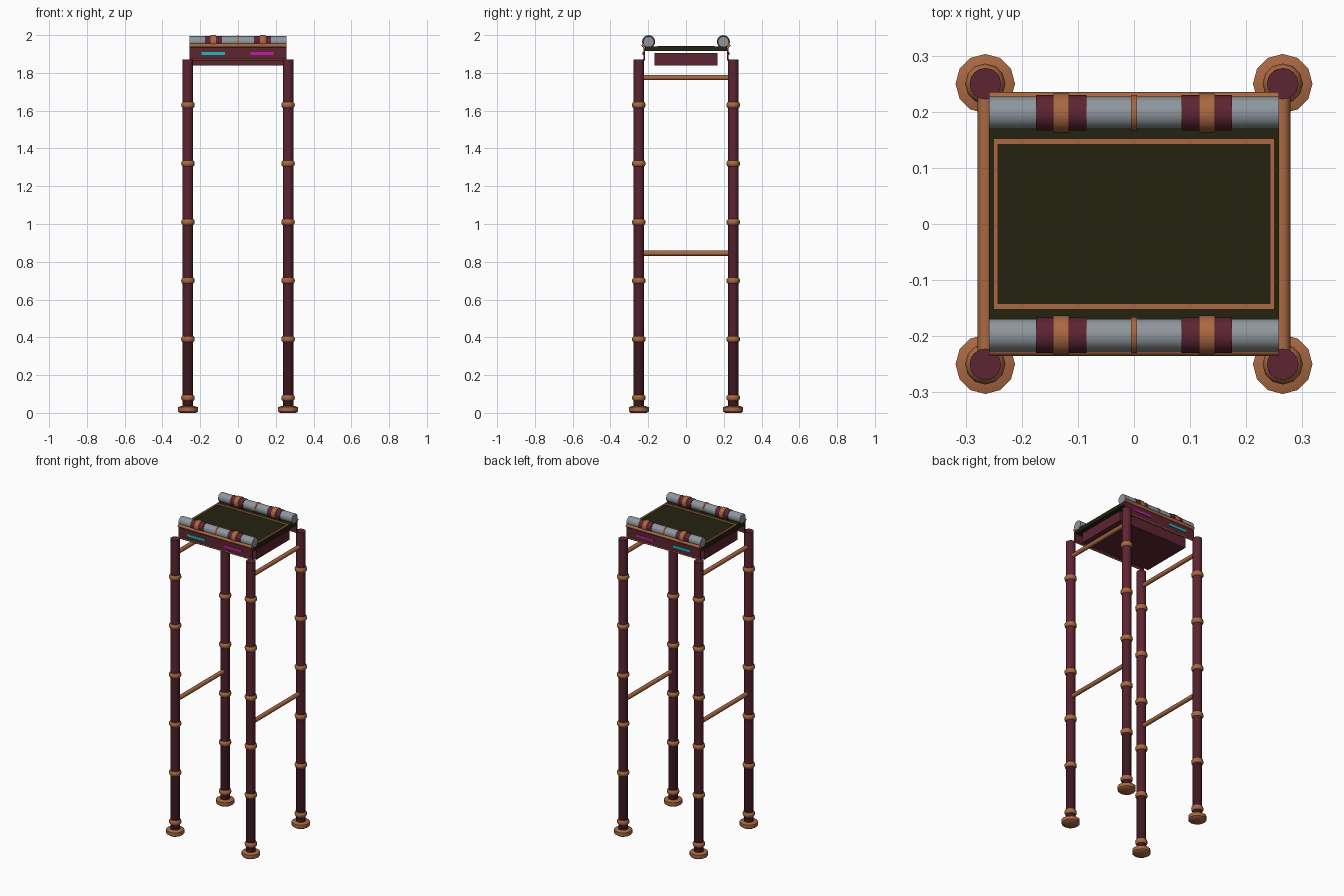
import bpy, bmesh, math
from mathutils import Matrix, Vector

if "Cube" in bpy.data.objects:
    bpy.data.objects.remove(bpy.data.objects["Cube"], do_unlink=True)


def material(name, r, g, b):
    m = bpy.data.materials.new(name)
    m.use_nodes = True
    m.diffuse_color = (r, g, b, 1)
    m.node_tree.nodes["Principled BSDF"].inputs["Base Color"].default_value = (r, g, b, 1)
    return m


BURGUNDY = material("burgundy", 0.11, 0.018, 0.032)
BURGUNDY_MID = material("mid_burgundy", 0.08, 0.014, 0.024)
BURGUNDY_DARK = material("dark_burgundy", 0.045, 0.009, 0.014)
COPPER = material("copper", 0.40, 0.14, 0.055)
STEEL = material("steel_grey", 0.27, 0.31, 0.34)
OLIVE = material("dark_olive", 0.017, 0.016, 0.005)
CYAN = material("cyan_light", 0.01, 0.50, 0.52)
MAGENTA = material("magenta_light", 0.52, 0.012, 0.38)


def finish(name, bm, mats, smooth=False):
    bmesh.ops.recalc_face_normals(bm, faces=bm.faces)
    mesh = bpy.data.meshes.new(name)
    bm.to_mesh(mesh)
    bm.free()
    for m in mats:
        mesh.materials.append(m)
    ob = bpy.data.objects.new(name, mesh)
    bpy.context.collection.objects.link(ob)
    if smooth:
        bpy.ops.object.select_all(action="DESELECT")
        ob.select_set(True)
        bpy.context.view_layer.objects.active = ob
        bpy.ops.object.shade_smooth_by_angle(angle=math.radians(40))
    return ob


def box(name, centre, size, mat):
    bm = bmesh.new()
    bmesh.ops.create_cube(bm, size=1)
    bmesh.ops.scale(bm, vec=size, verts=bm.verts)
    bmesh.ops.translate(bm, vec=centre, verts=bm.verts)
    return finish(name, bm, [mat])


def lathe(name, profile, centre, mats, sides=12, axis="Z", band_rule=None):
    """Revolve (radius, height) points; close both ends with caps."""
    bm = bmesh.new()
    rings = []
    for r, h in profile:
        rings.append([bm.verts.new((r * math.cos(a), r * math.sin(a), h))
                      for a in (2 * math.pi * i / sides for i in range(sides))])
    for k in range(len(rings) - 1):
        low, high = rings[k], rings[k + 1]
        for i in range(sides):
            j = (i + 1) % sides
            f = bm.faces.new((low[i], low[j], high[j], high[i]))
            f.material_index = band_rule(k) if band_rule else 0
    bm.faces.new(rings[0][::-1])
    bm.faces.new(rings[-1])
    if band_rule:
        bm.faces.ensure_lookup_table()
        bm.faces[-2].material_index = band_rule(0)
        bm.faces[-1].material_index = band_rule(len(rings) - 2)
    turn = {"X": Matrix.Rotation(math.pi / 2, 4, "Y"),
            "Y": Matrix.Rotation(-math.pi / 2, 4, "X"), "Z": Matrix()}[axis]
    bmesh.ops.transform(bm, matrix=Matrix.Translation(Vector(centre)) @ turn, verts=bm.verts)
    return finish(name, bm, mats, smooth=True)


def rod(name, centre, radius, length, mat, axis, sides=12):
    h = length / 2
    return lathe(name, [(radius, -h), (radius, h)], centre, [mat], sides, axis)


# Legs with joint rings and feet
LEG_X, LEG_Y, LEG_TOP = 0.265, 0.25, 1.87
JOINTS = [0.08 + 0.31 * i for i in range(6)]
FOOT = [(0.042, 0), (0.053, 0.008), (0.053, 0.03), (0.036, 0.036)]
RING = [(0.028, -0.016), (0.034, -0.01), (0.036, 0), (0.034, 0.01), (0.028, 0.016)]
SIDES = (("left", 1), ("right", -1))
ENDS = (("front", -1), ("back", 1))

for end, sy in ENDS:
    for side, sx in SIDES:
        tag = f"{end}_{side}"
        x, y = sx * LEG_X, sy * LEG_Y
        levels = [0.01] + JOINTS + [LEG_TOP]
        lathe(tag + "_leg", [(0.028, z) for z in levels], (x, y, 0),
              [BURGUNDY_DARK, BURGUNDY_MID, BURGUNDY], 16,
              band_rule=lambda k: 0 if k < 2 else 1 if k < 4 else 2)
        lathe(tag + "_foot", FOOT, (x, y, 0), [COPPER])
        for n, z in enumerate(JOINTS):
            lathe(f"{tag}_joint_ring_{n + 1}", RING, (x, y, z), [COPPER])

# Side rails joining front and back legs
for side, sx in SIDES:
    for level, z in (("lower", 0.845), ("upper", 1.775)):
        rod(f"{side}_{level}_rail", (sx * LEG_X, 0, z), 0.0135, 0.46, COPPER, "Y")

# Platform body and deck
box("platform_body", (0, 0, 1.872), (0.49, 0.334, 0.064), BURGUNDY)
box("deck", (0, 0, 1.928), (0.516, 0.434, 0.024), OLIVE)

# Inlaid border on the deck
for side, sx in SIDES:
    box(f"{side}_deck_border", (sx * 0.246, 0, 1.941), (0.008, 0.304, 0.004), COPPER)
for end, sy in ENDS:
    box(f"{end}_deck_border", (0, sy * 0.147, 1.941), (0.484, 0.01, 0.004), COPPER)

# Fascias, trims, lights and padded rolls along both long edges
for end, sy in ENDS:
    box(f"{end}_fascia", (0, sy * 0.221, 1.902), (0.516, 0.01, 0.066), BURGUNDY)
    rod(f"{end}_upper_trim", (0, sy * 0.225, 1.945), 0.01, 0.516, COPPER, "X")
    rod(f"{end}_lower_trim", (0, sy * 0.224, 1.868), 0.005, 0.516, COPPER, "X")
    box(f"{end}_cyan_light", (-0.132, sy * 0.228, 1.903), (0.124, 0.006, 0.014), CYAN)
    box(f"{end}_magenta_light", (0.127, sy * 0.228, 1.903), (0.124, 0.006, 0.014), MAGENTA)
    y, z = sy * 0.198, 1.965
    rod(f"{end}_roll", (0, y, z), 0.029, 0.516, STEEL, "X", 16)
    rod(f"{end}_roll_centre_band", (0, y, z), 0.032, 0.01, COPPER, "X", 16)
    for side, sx in SIDES:
        rod(f"{end}_{side}_roll_sleeve", (sx * 0.13, y, z), 0.0315, 0.09, BURGUNDY, "X", 16)
        rod(f"{end}_{side}_roll_band", (sx * 0.13, y, z), 0.035, 0.029, COPPER, "X", 16)
